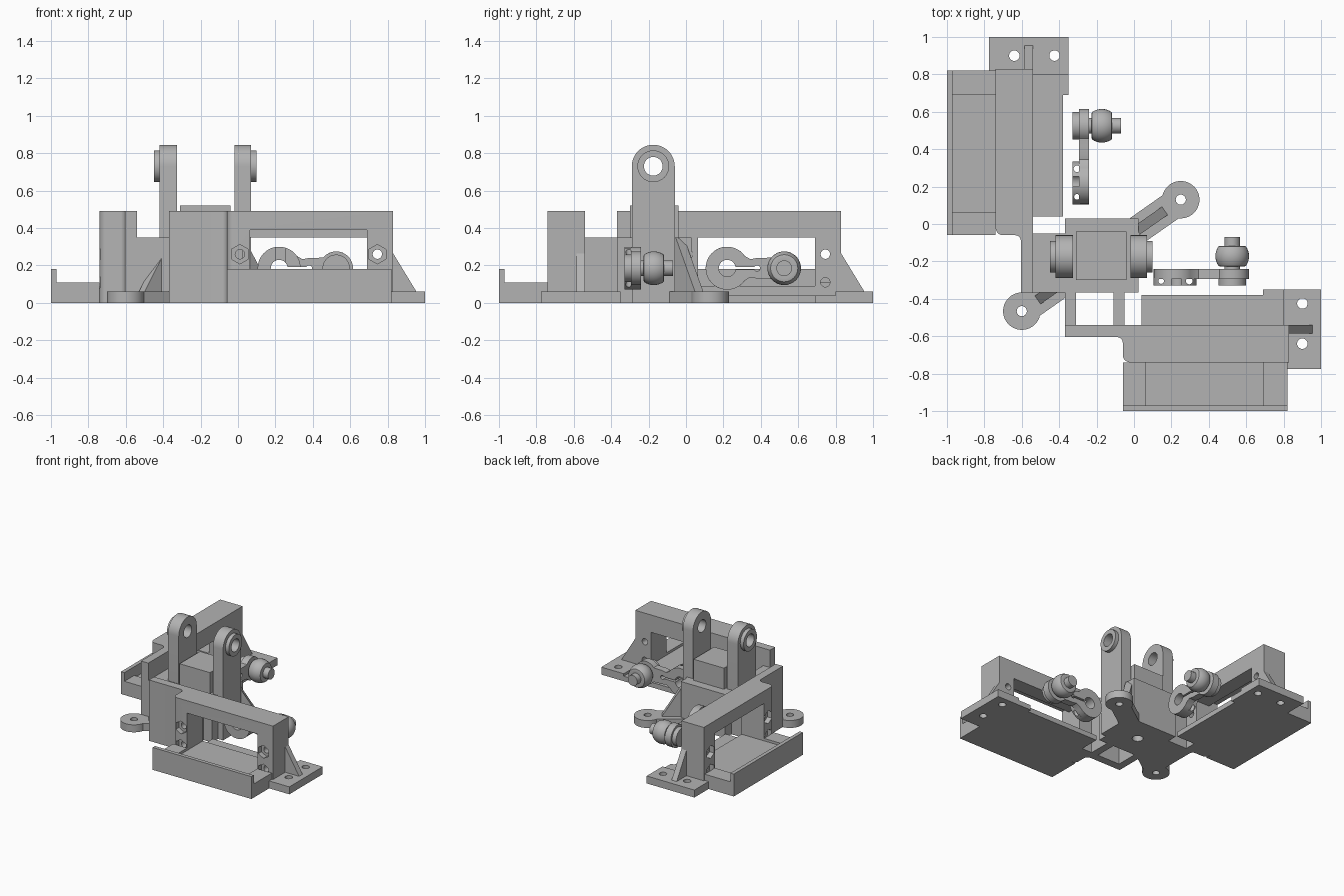
import bpy, bmesh, math
from mathutils import Matrix, Vector

if "Cube" in bpy.data.objects:
    bpy.data.objects.remove(bpy.data.objects["Cube"])

grey = bpy.data.materials.new("plain grey")
grey.use_nodes = True
grey.diffuse_color = (0.45, 0.45, 0.45, 1)
grey.node_tree.nodes["Principled BSDF"].inputs["Base Color"].default_value = (0.45, 0.45, 0.45, 1)

parts = []


def add(name, bm):
    bmesh.ops.recalc_face_normals(bm, faces=bm.faces)
    mesh = bpy.data.meshes.new(name)
    bm.to_mesh(mesh)
    bm.free()
    mesh.materials.append(grey)
    ob = bpy.data.objects.new(name, mesh)
    bpy.context.scene.collection.objects.link(ob)
    parts.append(ob)
    return ob


def prism(name, points, lo, hi, axis="Z"):
    """Extrude a flat outline along an axis: Z uses (x, y), Y uses (x, z), X uses (y, z)."""
    place = {"Z": lambda a, b, c: (a, b, c), "Y": lambda a, b, c: (a, c, b),
             "X": lambda a, b, c: (c, a, b)}[axis]
    bm = bmesh.new()
    base = bm.faces.new([bm.verts.new(place(a, b, lo)) for a, b in points])
    top = bmesh.ops.extrude_face_region(bm, geom=[base])["geom"]
    shift = Vector(place(0, 0, hi - lo))
    bmesh.ops.translate(bm, verts=[v for v in top if isinstance(v, bmesh.types.BMVert)], vec=shift)
    return add(name, bm)


def box(name, x0, x1, y0, y1, z0, z1):
    return prism(name, [(x0, y0), (x1, y0), (x1, y1), (x0, y1)], z0, z1)


def arc(cx, cy, r, start, end, n=12):
    angles = [math.radians(start + (end - start) * i / n) for i in range(n + 1)]
    return [(cx + r * math.cos(a), cy + r * math.sin(a)) for a in angles]


def rod(name, a, b, r, lo, hi, axis="Z", n=32):
    return prism(name, arc(a, b, r, 0, 360, n)[:-1], lo, hi, axis)


def cut(target, *cutters):
    for c in cutters:
        mod = target.modifiers.new("cut", "BOOLEAN")
        mod.operation, mod.solver, mod.object = "DIFFERENCE", "EXACT", c
    graph = bpy.context.evaluated_depsgraph_get()
    mesh = bpy.data.meshes.new_from_object(target.evaluated_get(graph))
    target.modifiers.clear()
    target.data = mesh
    for c in cutters:
        parts.remove(c)
        bpy.data.objects.remove(c)
    return target


# Frame wall: thin neck by the hub, thick frame with a stepped window
plan = [(-.37, -.605)] + arc(-.09, -.635, .03, 90, 0, 5) + arc(-.02, -.70, .04, 180, 270, 6)
plan += [(.83, -.74), (.83, -.54), (-.37, -.54)]
wall = prism("frame_wall", plan, 0, .49)
cutters = [box("c", .065, .69, -.8, -.66, .09, .39), box("c", .065, .69, -.7, -.5, .09, .35)]
for x in (.01, .745):
    for z in (.11, .26):
        cutters.append(rod("c", x, z, .025, -.8, -.5, "Y", 24))
        hexagon = [(a, b) for a, b in arc(x, z, .052, 30, 390, 6)[:-1]]
        cutters.append(prism("c", hexagon, -.8, -.70, "Y"))
cut(wall, *cutters)

# Outer tray with lip, and thin inner floor
tray = box("tray", -.06, .82, -.99, -.74, 0, .11)
cut(tray, box("c", .065, .69, -.97, -.7, .09, .2))
box("tray_lip", -.06, .82, -1, -.97, 0, .18)
box("inner_floor", .04, .82, -.54, -.38, 0, .04)
box("inner_floor_step", .69, .82, -.54, -.35, 0, .04)

# Screw-down foot with gusset
foot = box("mounting_foot", .80, 1, -.775, -.35, 0, .06)
cut(foot, rod("c", .9, -.425, .028, -.1, .2), rod("c", .9, -.64, .028, -.1, .2))
prism("foot_gusset", [(.82, .05), (.96, .05), (.82, .28)], -.585, -.54, "Y")

# Lever arm: large clamp end, waisted neck, small round end
outline = arc(.22, .185, .115, 35, 325, 28)
outline += [(.345, .137), (.38, .130), (.42, .130)] + arc(.525, .185, .09, -140, 140, 24)
outline += [(.42, .240), (.38, .240), (.345, .233)]
lever = prism("lever", outline, -.295, -.24, "Y")
cut(lever, rod("c", .22, .185, .045, -.4, -.2, "Y"), box("c", .22, .38, -.4, -.2, .178, .192),
    rod("c", .38, .185, .016, -.4, -.2, "Y", 16))
clamp = rod("lever_clamp", .22, .185, .115, -.33, -.29, "Y", 48)
cut(clamp, rod("c", .22, .185, .045, -.4, -.2, "Y"), box("c", .22, .38, -.4, -.2, .178, .192),
    box("c", .20, .255, -.4, -.29, .2, .4),
    rod("c", .145, -.305, .015, 0, .4, "Z", 16), rod("c", .295, -.305, .018, 0, .4, "Z", 16))

# Ball pin on the small end
rod("pin_head", .525, .185, .073, -.33, -.29, "Y")
rod("pin_shaft", .525, .185, .042, -.26, -.07, "Y")
bm = bmesh.new()
bmesh.ops.create_uvsphere(bm, u_segments=32, v_segments=20, radius=.09)
bmesh.ops.rotate(bm, verts=bm.verts, matrix=Matrix.Rotation(math.pi / 2, 3, "X"))
for v in bm.verts:
    v.co.y = max(-.055, min(.055, v.co.y))
bmesh.ops.remove_doubles(bm, verts=bm.verts, dist=.0005)
bmesh.ops.translate(bm, verts=bm.verts, vec=(.525, -.172, .185))
add("ball", bm)

# Second frame: the first one mirrored across the diagonal
swap = Matrix(((0, 1, 0, 0), (1, 0, 0, 0), (0, 0, 1, 0), (0, 0, 0, 1)))
for ob in list(parts):
    bm = bmesh.new()
    bm.from_mesh(ob.data)
    bm.transform(swap)
    add("side_" + ob.name, bm)

# Hub block with raised pad and ties to both frames
CX, CY = -.175, -.168
hub = box("hub_block", -.37, .025, -.365, .03, 0, .35)
cut(hub, rod("c", CX, CY, .04, -.1, .2))
box("hub_pad", -.31, -.04, -.30, -.04, .34, .52)
box("side_tie", -.56, -.36, -.365, -.05, 0, .35)
for x in (-.37, -.11):
    box("front_tie", x, x + .06, -.55, -.36, 0, .35)

# Two clevis posts with bored bosses
for name, x0, x1, b0, b1, foot_z in (("left_post", -.02, .07, .06, .10, 0),
                                     ("right_post", -.42, -.325, -.45, -.41, .3)):
    side = [(-.29, foot_z), (-.06, foot_z)] + arc(-.175, .73, .115, 0, 180, 24)
    post = prism(name, side, x0, x1, "X")
    cut(post, rod("c", -.175, .73, .05, -1, 1, "X"))
    boss = rod(name + "_boss", -.175, .73, .085, b0, b1, "X")
    cut(boss, rod("c", -.175, .73, .05, -1, 1, "X"))

# Diagonal ears with gussets
for name, turn in (("back_ear", 0), ("front_ear", math.pi)):
    spin = Matrix.Translation((CX, CY, 0)) @ Matrix.Rotation(turn + math.atan2(.298, .425), 4, "Z")
    reach = math.hypot(.425, .298)
    ear = prism(name, [(.1, -.075)] + arc(reach, 0, .1, -131, 131, 32) + [(.1, .075)], 0, .06)
    cut(ear, rod("c", reach, 0, .027, -.1, .2))
    rib = prism(name + "_gusset", [(.12, .05), (.415, .06), (.235, .35), (.12, .35)], -.027, .027, "Y")
    for ob in (ear, rib):
        ob.data.transform(spin)

# Smooth round surfaces, keep edges crisp
for ob in parts:
    ob.data.polygons.foreach_set("use_smooth", [True] * len(ob.data.polygons))
    ob.data.set_sharp_from_angle(angle=math.radians(30))
